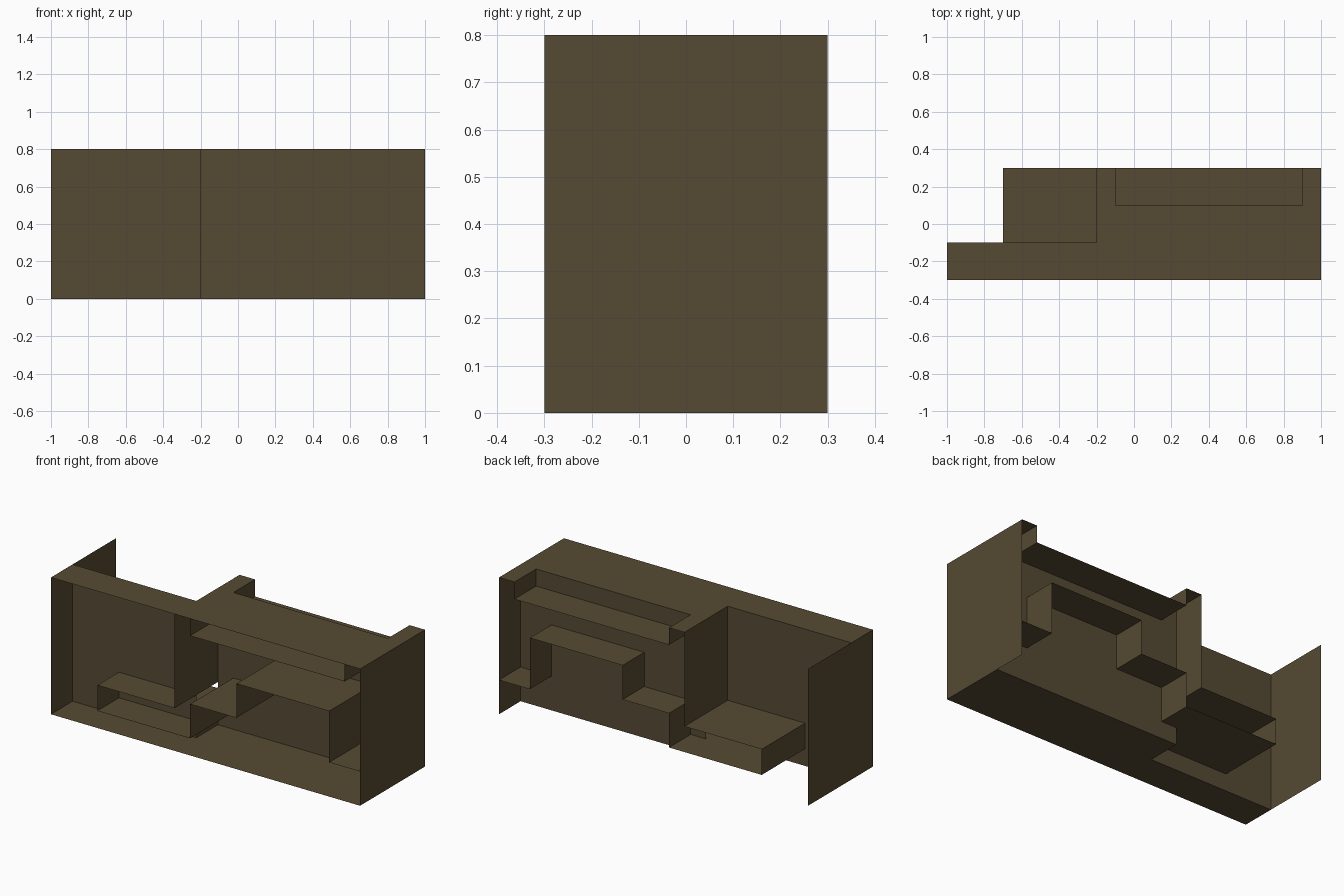
import bpy

if "Cube" in bpy.data.objects:
    bpy.data.objects.remove(bpy.data.objects["Cube"])

brown = bpy.data.materials.new("dark_brown")
brown.diffuse_color = (0.093, 0.068, 0.033, 1.0)
brown.use_nodes = True
brown.node_tree.nodes["Principled BSDF"].inputs["Base Color"].default_value = brown.diffuse_color


def make_object(name, quads):
    """Build one mesh object from a list of four-corner sheets."""
    verts, faces, seen = [], [], {}
    for q in quads:
        face = []
        for p in q:
            key = tuple(round(c, 4) for c in p)
            if key not in seen:
                seen[key] = len(verts)
                verts.append(key)
            face.append(seen[key])
        faces.append(face)
    me = bpy.data.meshes.new(name)
    me.from_pydata(verts, [], faces)
    me.materials.append(brown)
    ob = bpy.data.objects.new(name, me)
    bpy.context.collection.objects.link(ob)
    return ob


def ribbon(points, y0=-0.3, y1=0.3):
    """Sweep an x-z path along y into thin sheets."""
    return [[(ax, y0, az), (ax, y1, az), (bx, y1, bz), (bx, y0, bz)]
            for (ax, az), (bx, bz) in zip(points, points[1:])]


def flat(x0, x1, y0, y1, z):
    return [(x0, y0, z), (x1, y0, z), (x1, y1, z), (x0, y1, z)]


def wall(x0, x1, y, z0=0.0, z1=0.8):
    return [(x0, y, z0), (x1, y, z0), (x1, y, z1), (x0, y, z1)]


# End panels, full depth
make_object("left_panel", ribbon([(-1, 0), (-1, 0.8)]))
make_object("right_panel", ribbon([(1, 0.8), (1, 0)]))

# Stepped back wall: shallow on the left, deeper on the right
make_object("back_wall", [wall(-1, -0.2, -0.1), wall(-0.2, 1, 0.1)]
            + ribbon([(-0.2, 0), (-0.2, 0.1)], -0.1, 0.1))

# Base follows the back wall
make_object("base", [flat(-1, -0.2, -0.3, -0.1, 0), flat(-0.2, 1, -0.3, 0.1, 0)])

# Top, with two tabs reaching the rear beside the recess
make_object("top", [flat(-1, -0.2, -0.3, -0.1, 0.8), flat(-0.2, 1, -0.3, 0.1, 0.8),
                    flat(-0.2, -0.1, 0.1, 0.3, 0.8), flat(0.9, 1, 0.1, 0.3, 0.8)])

# Recessed shelf under the top
make_object("recess_shelf", ribbon([(-0.1, 0.8), (-0.1, 0.7), (0.9, 0.7), (0.9, 0.8)]))

# Stepped channel running front to back, open at both ends
make_object("stepped_channel", ribbon([
    (-0.2, 0.8), (-0.2, 0.25), (-0.7, 0.25), (-0.7, 0.1), (-0.1, 0.1), (-0.1, 0.3),
    (0.2, 0.3), (0.2, 0.5), (0.8, 0.5), (0.8, 0.2), (1, 0.2)]))
